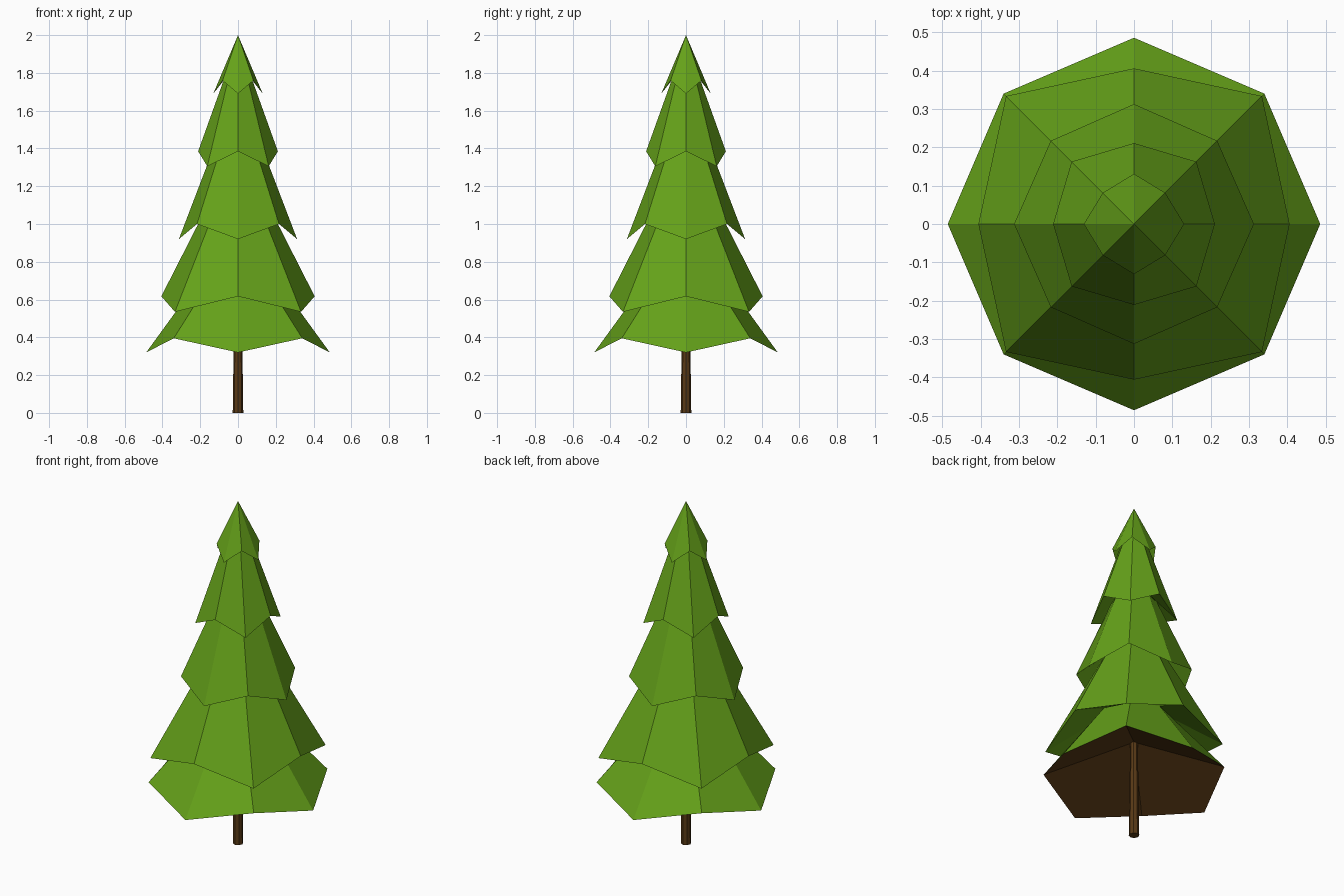
import bpy, bmesh, math

if "Cube" in bpy.data.objects:
    bpy.data.objects.remove(bpy.data.objects["Cube"])


def material(name, color):
    mat = bpy.data.materials.new(name)
    mat.diffuse_color = color
    mat.use_nodes = True
    mat.node_tree.nodes["Principled BSDF"].inputs["Base Color"].default_value = mat.diffuse_color
    return mat


def finish(name, bm, mats):
    bmesh.ops.recalc_face_normals(bm, faces=bm.faces)
    mesh = bpy.data.meshes.new(name)
    bm.to_mesh(mesh)
    bm.free()
    obj = bpy.data.objects.new(name, mesh)
    bpy.context.collection.objects.link(obj)
    for mat in mats:
        mesh.materials.append(mat)
    return obj


def ring(bm, r_axis, z_axis, r_diag, z_diag):
    """Eight points alternating between axis and diagonal directions."""
    verts = []
    for i in range(8):
        r, z = (r_axis, z_axis) if i % 2 == 0 else (r_diag, z_diag)
        a = i * math.pi / 4
        verts.append(bm.verts.new((r * math.cos(a), r * math.sin(a), z)))
    return verts


def bridge(bm, low, high):
    for i in range(8):
        j = (i + 1) % 8
        bm.faces.new((low[i], low[j], high[j], high[i]))


def fan(bm, loop, tip, index=0):
    for i in range(8):
        face = bm.faces.new((loop[i], loop[(i + 1) % 8], tip))
        face.material_index = index


green = material("needle_green", (0.13, 0.36, 0.01, 1))
brown = material("bark_brown", (0.10, 0.042, 0.008, 1))

# Branch tiers: rim radius and height on axes and diagonals, then hidden neck
tiers = [
    (0.486, 0.32, 0.481, 0.395, 0.21, 0.70),
    (0.406, 0.617, 0.472, 0.535, 0.16, 1.10),
    (0.313, 0.92, 0.307, 1.00, 0.122, 1.42),
    (0.211, 1.385, 0.230, 1.305, 0.062, 1.80),
    (0.131, 1.69, 0.115, 1.76, 0, 2.0),
]
bm = bmesh.new()
neck = None
for ra, za, rd, zd, rn, zn in tiers:
    rim = ring(bm, ra, za, rd, zd)
    if neck:
        bridge(bm, neck, rim)
    else:
        # Hollow brown underside of the lowest tier
        fan(bm, rim, bm.verts.new((0, 0, 0.57)), 1)
    if rn:
        neck = ring(bm, rn, zn, rn, zn)
        bridge(bm, rim, neck)
    else:
        fan(bm, rim, bm.verts.new((0, 0, zn)))
finish("branches", bm, [green, brown])

# Tapered trunk
bm = bmesh.new()
base = ring(bm, 0.028, 0, 0.028, 0)
top = ring(bm, 0.02, 0.58, 0.02, 0.58)
bridge(bm, base, top)
bm.faces.new(base)
bm.faces.new(top)
finish("trunk", bm, [brown])
